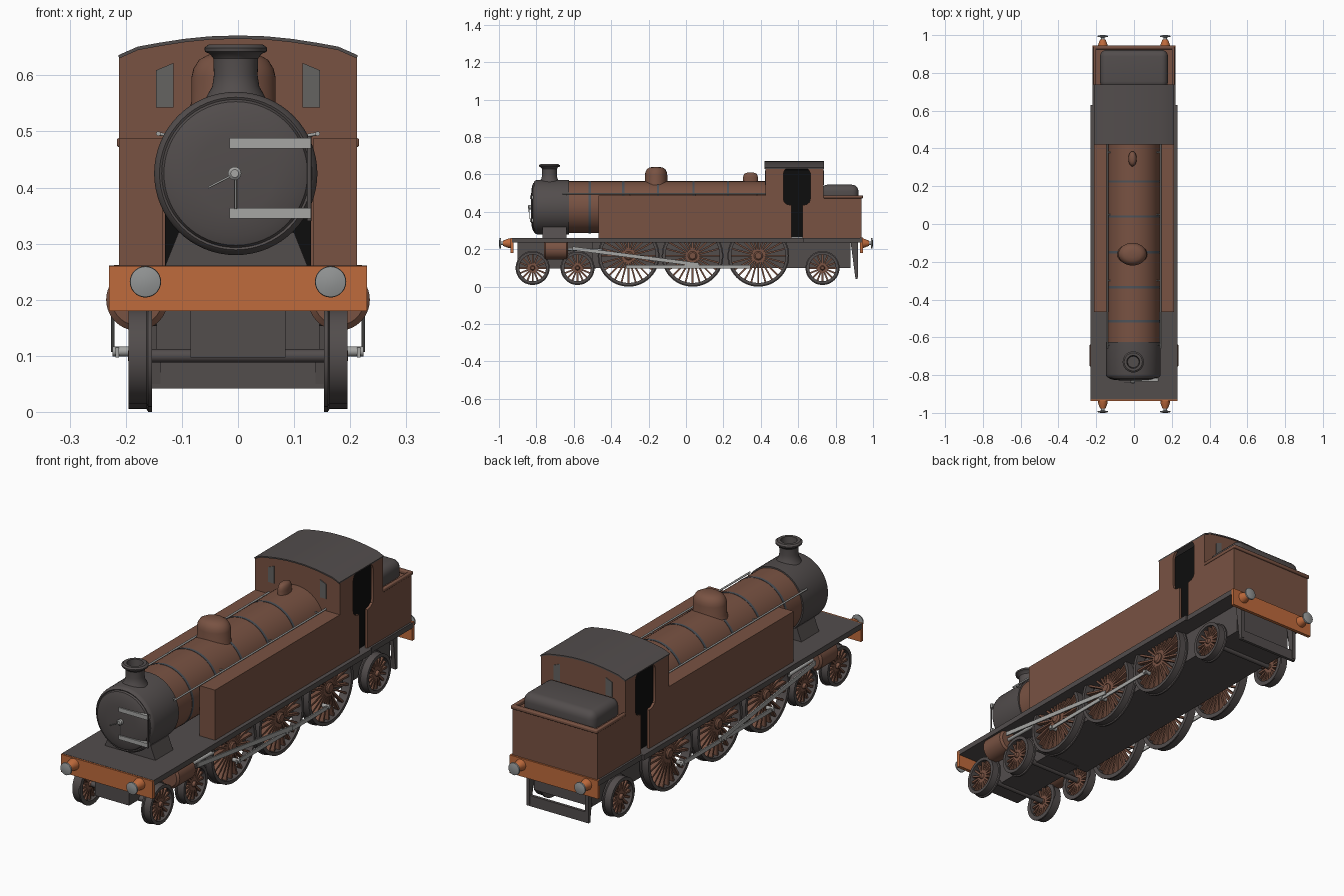
import bpy, bmesh, math
from mathutils import Matrix, Vector

if "Cube" in bpy.data.objects:
    bpy.data.objects.remove(bpy.data.objects["Cube"])


def material(name, r, g, b):
    m = bpy.data.materials.new(name)
    m.diffuse_color = (r, g, b, 1)
    m.use_nodes = True
    m.node_tree.nodes["Principled BSDF"].inputs["Base Color"].default_value = m.diffuse_color
    return m


BROWN = material("brown paint", .19, .085, .055)
DARK = material("dark grey", .085, .074, .073)
ORANGE = material("orange paint", .52, .145, .045)
SILVER = material("bright steel", .38, .38, .37)
STEEL = material("buffer steel", .29, .30, .30)
BAND = material("band grey", .075, .085, .10)
BLACK = material("black interior", .004, .004, .004)
GLASS = material("window grey", .13, .125, .12)
BX, BZ = -.004, .425          # boiler centre line


def finish(name, bm, mat, mirror=False, bevel=0, segs=3):
    if bevel:
        bmesh.ops.bevel(bm, geom=bm.edges[:], offset=bevel, segments=segs,
                        profile=.5, affect='EDGES')
    bmesh.ops.recalc_face_normals(bm, faces=bm.faces[:])
    for f in bm.faces:
        f.smooth = True
    for e in bm.edges:
        e.smooth = e.calc_face_angle(0) < .6
    me = bpy.data.meshes.new(name)
    bm.to_mesh(me)
    bm.free()
    me.materials.append(mat)
    ob = bpy.data.objects.new(name, me)
    bpy.context.collection.objects.link(ob)
    if mirror:
        ob.modifiers.new("mirror", 'MIRROR').use_clip = False
    return ob


def add_box(bm, lo, hi, pre=Matrix()):
    lo, hi = Vector(lo), Vector(hi)
    m = pre @ Matrix.Translation((lo + hi) / 2) @ Matrix.Diagonal((*(hi - lo), 1))
    bmesh.ops.create_cube(bm, size=1, matrix=m)


def box(name, lo, hi, mat, mirror=False, bevel=0, segs=3):
    bm = bmesh.new()
    add_box(bm, lo, hi)
    return finish(name, bm, mat, mirror, bevel, segs)


def add_lathe(bm, prof, axis, c, seg=40, closed=False, sx=1, sy=1):
    """Turn (radius, distance) points round an axis through c."""
    rings = []
    for r, t in prof:
        ring = []
        for i in range(seg):
            a = 2 * math.pi * i / seg
            u, v = r * sx * math.cos(a), r * sy * math.sin(a)
            p = {'X': (t, u, v), 'Y': (u, t, v), 'Z': (u, v, t)}[axis]
            ring.append(bm.verts.new(Vector(p) + Vector(c)))
        rings.append(ring)
    pairs = list(zip(rings, rings[1:]))
    if closed:
        pairs.append((rings[-1], rings[0]))
    for a, b in pairs:
        for i in range(seg):
            j = (i + 1) % seg
            bm.faces.new((a[i], a[j], b[j], b[i]))
    if not closed:
        bm.faces.new(rings[0])
        bm.faces.new(rings[-1])


def lathe(name, prof, axis, c, mat, mirror=False, **kw):
    bm = bmesh.new()
    add_lathe(bm, prof, axis, c, **kw)
    return finish(name, bm, mat, mirror)


def plate(name, pts, axis, a, b, mat, mirror=False):
    """Extrude a flat outline along X (y,z points) or Y (x,z points)."""
    bm = bmesh.new()
    pos = (lambda p, t: (t, *p)) if axis == 'X' else (lambda p, t: (p[0], t, p[1]))
    A = [bm.verts.new(pos(p, a)) for p in pts]
    B = [bm.verts.new(pos(p, b)) for p in pts]
    bm.faces.new(A)
    bm.faces.new(B)
    for i in range(len(pts)):
        j = (i + 1) % len(pts)
        bm.faces.new((A[i], A[j], B[j], B[i]))
    return finish(name, bm, mat, mirror)


def rod(name, p, q, r, mat, mirror=False):
    p, q = Vector(p), Vector(q)
    bm = bmesh.new()
    m = Matrix.Translation((p + q) / 2) @ (q - p).to_track_quat('Z', 'Y').to_matrix().to_4x4()
    bmesh.ops.create_cone(bm, cap_ends=True, segments=12, radius1=r, radius2=r,
                          depth=(q - p).length, matrix=m)
    return finish(name, bm, mat, mirror)


# Wheels: dark flanged tyres, brown spokes and hub, axle
def wheel(name, y, z, r, n):
    c = (0, y, z)
    lathe(name + "_tyre", [(r, .195), (r, .163), (r + .005, .16), (r + .005, .153),
                           (r - .015, .153), (r - .015, .195)], 'X', c, DARK, True,
          seg=48, closed=True)
    bm = bmesh.new()
    for i in range(n):
        m = Matrix.Translation(c) @ Matrix.Rotation(2 * math.pi * i / n, 4, 'X')
        add_box(bm, (.164, -.0045, .012), (.184, .0045, r - .012), m)
    h = r * .15
    add_lathe(bm, [(h, .155), (h, .19), (h * .7, .196)], 'X', c, seg=24)
    finish(name + "_spokes", bm, BROWN, True)
    rod(name + "_axle", (-.16, y, z), (.16, y, z), .012, DARK)


for i, y in enumerate((-.307, .035, .387)):
    wheel(f"driving_wheel_{i + 1}", y, .165, .16, 24)
for i, y in enumerate((-.82, -.58, .73)):
    wheel(f"carrying_wheel_{i + 1}", y, .1, .086, 16)

# Frames, running plate and beams
box("front_frame", (-.085, -.9, .097), (.085, -.48, .245), DARK)
box("main_frame", (-.145, -.5, .1), (.145, .88, .245), DARK)
box("running_plate", (-.23, -.93, .237), (.23, .63, .261), DARK)
box("rear_running_plate", (-.221, .63, .237), (.221, .94, .261), DARK)
box("front_beam", (-.23, -.938, .18), (.23, -.922, .26), ORANGE)
box("rear_beam", (-.221, .93, .18), (.221, .945, .262), ORANGE)
plate("rear_guard_post", [(.88, .24), (.92, .24), (.92, .05), (.905, .05)],
      'X', .138, .155, DARK, True)
box("rear_guard_bar", (-.155, .905, .042), (.155, .918, .09), DARK)

# Buffers at both ends
for end, s in (("front", -1), ("rear", 1)):
    for side in (-1, 1):
        c = (side * .165, 0, .232)
        lathe(f"{end}_buffer_housing", [(.026, s * .938), (.024, s * .952), (.014, s * .978)],
              'Y', c, ORANGE, seg=24)
        lathe(f"{end}_buffer_head", [(.009, s * .97), (.009, s * .988), (.028, s * .99),
                                     (.027, s * .996), (.012, s)], 'Y', c, STEEL, seg=28)

# Cylinders and motion
lathe("cylinder", [(.045, -.76), (.055, -.752), (.055, -.64), (.045, -.632)], 'Y',
      (.18, 0, .2), BROWN, True)
rod("slide_bar", (.19, -.64, .2), (.19, -.45, .195), .008, SILVER, True)


def flat_bar(name, x, a, b, h):
    (y0, z0), (y1, z1) = a, b
    plate(name, [(y0, z0 - h), (y1, z1 - h), (y1, z1 + h), (y0, z0 + h)],
          'X', x, x + .006, SILVER, True)


flat_bar("connecting_rod", .22, (-.607, .205), (.07, .117), .010)
flat_bar("coupling_rod", .212, (-.32, .106), (.345, .106), .009)
for y in (-.307, .035, .335):
    rod("crank_pin", (.19, y, .108), (.224, y, .108), .009, SILVER, True)

# Boiler, bands and smokebox
lathe("boiler", [(.139, -.63), (.139, .44)], 'Y', (BX, 0, BZ), BROWN, seg=64)
for y in (-.515, -.335, -.15, .04, .225):
    lathe("boiler_band", [(.1405, y - .006), (.1405, y + .006)], 'Y', (BX, 0, BZ), BAND, seg=64)
lathe("smokebox", [(.07, -.828), (.11, -.824), (.128, -.817), (.132, -.81), (.136, -.812),
                   (.143, -.805), (.1455, -.795), (.1455, -.625)], 'Y', (BX, 0, BZ), DARK, seg=64)
plate("smokebox_saddle", [(-.13, .26), (.124, .26), (.1, .32), (-.106, .32)],
      'Y', -.767, -.64, DARK)
for z in (.354, .479):
    box("door_hinge_strap", (-.015, -.833, z - .0095), (.13, -.815, z + .0095), SILVER)
rod("door_hinge_pin", (.127, -.826, .34), (.127, -.826, .492), .004, DARK)
lathe("door_handle_boss", [(.012, -.825), (.012, -.84), (.007, -.844)], 'Y',
      (BX - .002, 0, BZ), SILVER, seg=20)
rod("door_handle_a", (BX, -.84, BZ), (-.053, -.84, .4), .0018, SILVER)
rod("door_handle_b", (BX, -.836, BZ), (BX, -.836, .362), .0018, SILVER)
box("boiler_underside_plate", (-.13, .38, .26), (.13, .39, .4), BLACK)

# Chimney and domes
lathe("chimney", [(.06, .545), (.05, .566), (.042, .58), (.039, .6), (.04, .63), (.046, .638),
                  (.055, .642), (.056, .649), (.048, .655), (.034, .655), (.03, .62)],
      'Z', (BX, -.73, 0), DARK)
DOME = [(1.1, 0), (1, .2), (1, .6), (.95, .74), (.82, .88), (.6, .96), (.3, .995), (.02, 1)]
lathe("steam_dome", [(r, .53 + .111 * t) for r, t in DOME], 'Z', (-.008, -.16, 0), BROWN,
      sx=.075, sy=.06)
lathe("safety_valve_cover", [(r, .54 + .071 * t) for r, t in DOME], 'Z', (-.008, .345, 0), BROWN,
      sx=.022, sy=.04)

# Handrails along the boiler
rod("handrail", (.142, -.66, .496), (.142, .43, .496), .004, SILVER, True)
for y in (-.64, -.3, .05, .38):
    rod("handrail_stanchion", (.12, y, .492), (.142, y, .496), .003, SILVER, True)

# Side tanks and cab side sheets with doorway
box("side_tank", (.135, -.467, .26), (.205, .43, .488), BROWN, True)
plate("front_side_sheet", [(-.467, .26), (.565, .26), (.565, .435), (.54, .44), (.525, .452),
                           (.52, .47), (.52, .605), (.527, .622), (.54, .634), (.425, .634),
                           (.425, .488), (-.467, .488)], 'X', .2, .212, BROWN, True)
plate("rear_side_sheet", [(.623, .26), (.937, .26), (.937, .484), (.735, .484), (.735, .634),
                          (.645, .634), (.658, .622), (.665, .605), (.665, .47), (.66, .452),
                          (.645, .44), (.623, .435)], 'X', .2, .212, BROWN, True)

# Cab ends, interior and arched roof
half = [(.212, .631), (.178, .646), (.14, .653), (.095, .660), (.05, .6645)]
arc = half + [(0, .666)] + [(-x, z) for x, z in reversed(half)]
for name, a in (("cab_front", .425), ("cab_back", .723)):
    plate(name, arc + [(-.212, .26), (.212, .26)], 'Y', a, a + .012, BROWN)
plate("cab_interior", [(x * .88, z - .006) for x, z in arc] + [(-.187, .262), (.187, .262)],
      'Y', .437, .723, BLACK)
plate("cab_roof", [(x * 1.005, z + .005) for x, z in arc] + [(x, z - .001) for x, z in reversed(arc)],
      'Y', .42, .738, DARK)
for name, a in (("front_window", .4215), ("rear_window", .733)):
    plate(name, [(.115, .543), (.146, .543), (.146, .609), (.115, .622)],
          'Y', a, a + .005, GLASS, True)

# Bunker with rim and dark rounded load
box("bunker", (-.205, .73, .26), (.205, .937, .472), BROWN)
box("bunker_rear_rim", (-.215, .925, .472), (.215, .946, .488), BROWN, bevel=.004)
box("bunker_side_rim", (.2, .735, .472), (.216, .94, .488), BROWN, True, bevel=.004)
box("bunker_load", (-.18, .72, .44), (.18, .922, .545), DARK, bevel=.035, segs=5)
